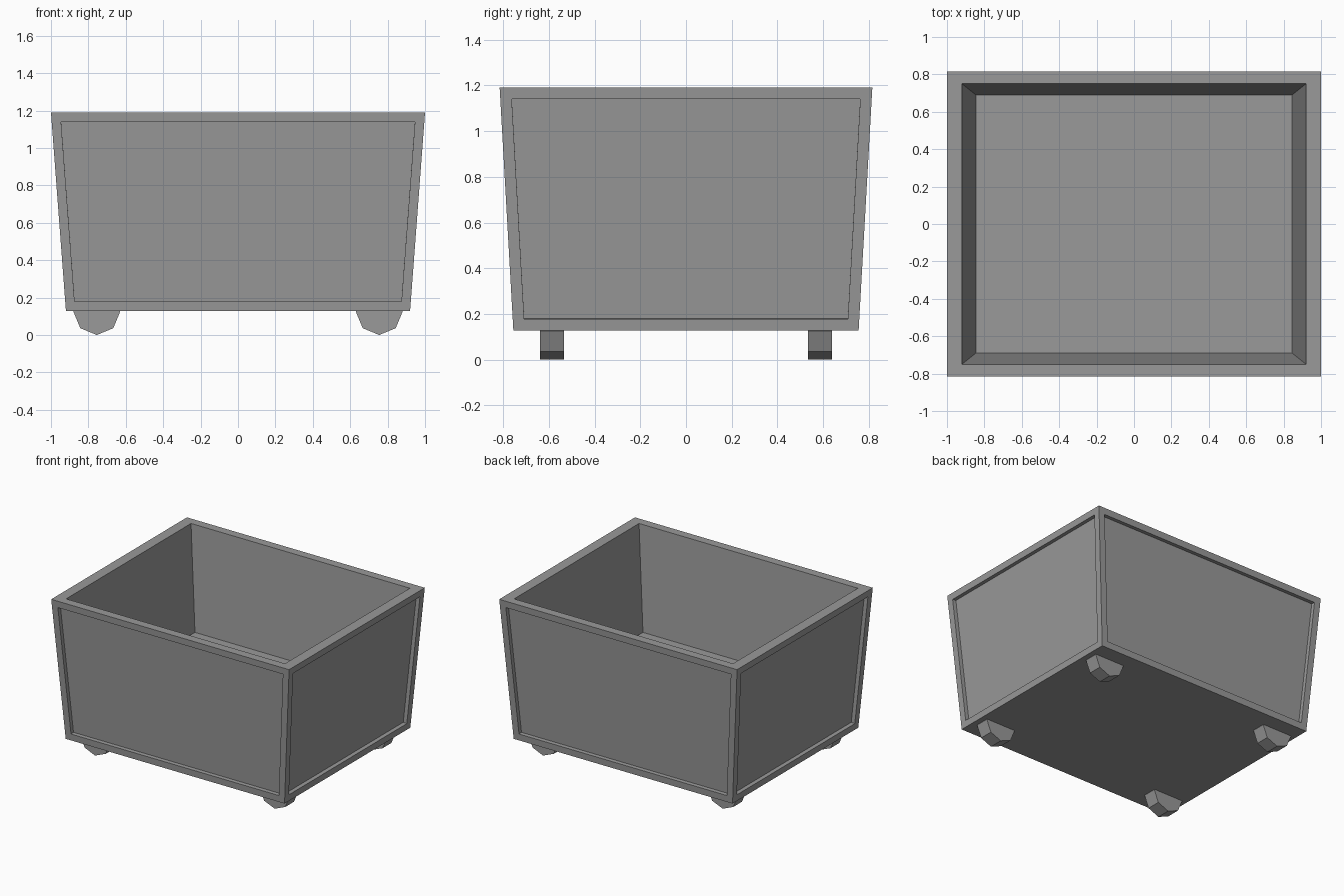
import bpy
import bmesh
from mathutils import Matrix

cube = bpy.data.objects.get("Cube")
if cube:
    bpy.data.objects.remove(cube, do_unlink=True)

# One plain grey for everything
grey = bpy.data.materials.new("plain_grey")
colour = (0.32, 0.32, 0.32, 1.0)
grey.use_nodes = True
grey.diffuse_color = colour
grey.node_tree.nodes["Principled BSDF"].inputs["Base Color"].default_value = colour

BASE, FLOOR, TOP = 0.128, 0.405, 1.19


def finish(bm, name):
    mesh = bpy.data.meshes.new(name)
    bm.to_mesh(mesh)
    bm.free()
    mesh.materials.append(grey)
    obj = bpy.data.objects.new(name, mesh)
    bpy.context.collection.objects.link(obj)
    return obj


def ring(bm, half_x, half_y, z):
    """Four corners of a level rectangle."""
    signs = ((-1, -1), (1, -1), (1, 1), (-1, 1))
    return [bm.verts.new((sx * half_x, sy * half_y, z)) for sx, sy in signs]


def bridge(bm, a, b):
    return [bm.faces.new((a[i], a[(i + 1) % 4], b[(i + 1) % 4], b[i])) for i in range(4)]


# Tapered open bin: outer walls, rim, inner walls, floor
bm = bmesh.new()
foot_ring = ring(bm, 0.92, 0.755, BASE)
outer_rim = ring(bm, 1.0, 0.815, TOP)
inner_rim = ring(bm, 0.92, 0.75, TOP)
floor_ring = ring(bm, 0.845, 0.69, FLOOR)
bm.faces.new(foot_ring)
walls = bridge(bm, foot_ring, outer_rim)
bridge(bm, outer_rim, inner_rim)
bridge(bm, inner_rim, floor_ring)
bm.faces.new(floor_ring)
bmesh.ops.recalc_face_normals(bm, faces=bm.faces)

# Recessed panel in each outer wall: frame first, then a straight step inwards
bmesh.ops.inset_individual(bm, faces=walls, thickness=0.05, use_even_offset=True)
bmesh.ops.inset_individual(bm, faces=walls, thickness=0.0, depth=-0.03)
finish(bm, "bin_body")

# Four eight-sided wheels, half sunk into the base
for x, side in ((0.755, "left"), (-0.755, "right")):
    for y, end in ((-0.585, "front"), (0.585, "back")):
        bm = bmesh.new()
        bmesh.ops.create_cone(bm, cap_ends=True, segments=8, radius1=0.125,
                              radius2=0.125, depth=0.105,
                              matrix=Matrix.Rotation(1.5707963, 4, "X"))
        wheel = finish(bm, f"wheel_{end}_{side}")
        wheel.location = (x, y, 0.125)
